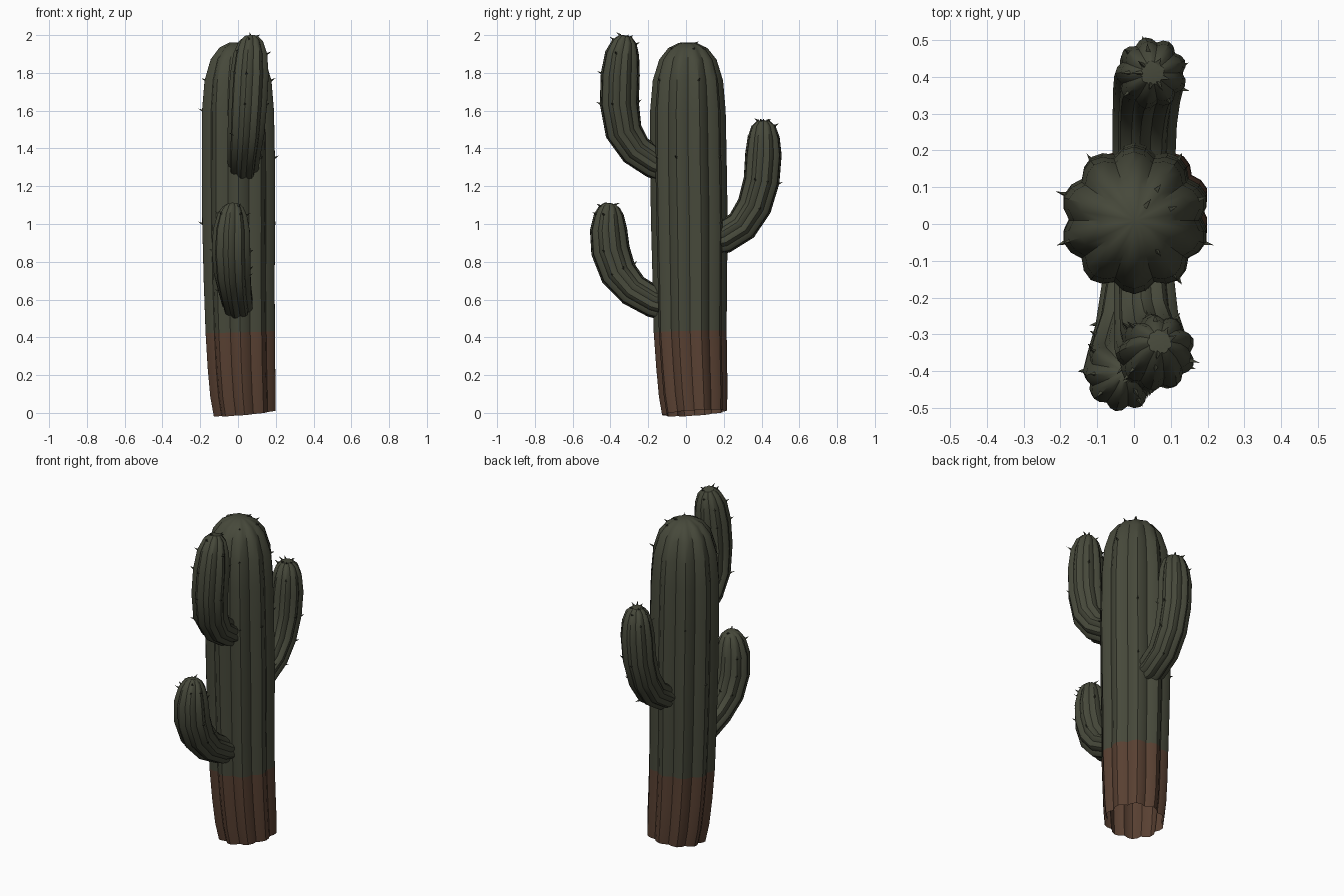
import bpy, bmesh, math, random
from mathutils import Vector

random.seed(4)
if "Cube" in bpy.data.objects:
    bpy.data.objects.remove(bpy.data.objects["Cube"])


def make_material(name, rgb):
    mat = bpy.data.materials.new(name)
    mat.use_nodes = True
    mat.diffuse_color = (*rgb, 1)
    mat.node_tree.nodes["Principled BSDF"].inputs["Base Color"].default_value = (*rgb, 1)
    return mat


GREEN = make_material("cactus_green", (0.062, 0.066, 0.043))
BROWN = make_material("woody_brown", (0.100, 0.052, 0.032))
BARK_TOP = 0.43
RIB_SHAPE = (0, 0.7, 1, 0.7)  # crease, flank, crest, flank


def to_object(name, bm):
    mesh = bpy.data.meshes.new(name)
    bm.to_mesh(mesh)
    bm.free()
    obj = bpy.data.objects.new(name, mesh)
    bpy.context.collection.objects.link(obj)
    obj.data.materials.append(GREEN)
    obj.data.materials.append(BROWN)
    return obj


def add_spine(bm, base, direction, length):
    # Three-sided thorn with its foot sunk in the skin
    side = direction.orthogonal().normalized()
    other = direction.cross(side)
    foot = base - direction * 0.006
    ring = []
    for i in range(3):
        a = math.tau * i / 3
        ring.append(bm.verts.new(foot + (side * math.cos(a) + other * math.sin(a)) * 0.008))
    tip = bm.verts.new(base + direction * length + Vector((0, 0, 0.006)))
    for i in range(3):
        bm.faces.new((ring[i], ring[(i + 1) % 3], tip))


def ribbed_stem(name, stations, ribs, depth, spine_count, first_spine):
    """Sweep a ribbed section through (x, y, z, radius) stations and close the tip."""
    centres = [Vector(s[:3]) for s in stations]
    count = ribs * len(RIB_SHAPE)
    bm, thorns = bmesh.new(), bmesh.new()
    rings, crests = [], []
    for k, station in enumerate(stations):
        tangent = centres[min(k + 1, len(centres) - 1)] - centres[max(k - 1, 0)]
        tangent.normalize()
        u = Vector((1, 0, 0))
        u = (u - tangent * u.dot(tangent)).normalized()
        v = tangent.cross(u)
        ring = []
        for i in range(count):
            a = math.tau * i / count
            crest = RIB_SHAPE[i % len(RIB_SHAPE)]
            out = u * math.cos(a) + v * math.sin(a)
            point = centres[k] + out * station[3] * (1 - depth * (1 - crest))
            ring.append(bm.verts.new(point))
            if crest == 1 and k >= first_spine:
                crests.append((point, (out + tangent * 0.3).normalized()))
        rings.append(ring)
    for low, high in zip(rings, rings[1:]):
        for i in range(count):
            j = (i + 1) % count
            bm.faces.new((low[i], low[j], high[j], high[i]))
    tip = bm.verts.new(centres[-1] + Vector((0, 0, 0.004)))
    for i in range(count):
        bm.faces.new((rings[-1][i], rings[-1][(i + 1) % count], tip))
    # Woody base below the bark line
    for face in bm.faces:
        face.material_index = int(face.calc_center_median().z < BARK_TOP)
    for point, out in random.sample(crests, spine_count):
        add_spine(thorns, point, out, random.uniform(0.014, 0.026))
    obj = to_object(name, bm)
    bpy.ops.object.select_all(action="DESELECT")
    obj.select_set(True)
    bpy.context.view_layer.objects.active = obj
    bpy.ops.object.shade_smooth_by_angle(angle=math.radians(32))
    to_object(name + "_spines", thorns)


# Trunk, open at the bottom
ribbed_stem("trunk", [
    (0.035, 0.045, 0.0, 0.172), (0.026, 0.038, 0.1, 0.182),
    (0.018, 0.03, 0.25, 0.188), (0.012, 0.022, BARK_TOP, 0.193),
    (0.006, 0.02, 0.7, 0.197), (0.004, 0.018, 1.0, 0.203),
    (0.002, 0.012, 1.35, 0.203), (0, 0.01, 1.6, 0.2),
    (0, 0.01, 1.76, 0.186), (0, 0.01, 1.87, 0.152),
    (0.002, 0.01, 1.93, 0.105), (0.004, 0.01, 1.958, 0.05),
], 10, 0.12, 14, 5)

# Upper front arm
ribbed_stem("upper_front_arm", [
    (0.03, -0.08, 1.29, 0.085), (0.03, -0.17, 1.325, 0.085),
    (0.035, -0.265, 1.39, 0.09), (0.045, -0.33, 1.49, 0.1),
    (0.055, -0.353, 1.64, 0.105), (0.063, -0.348, 1.79, 0.105),
    (0.068, -0.338, 1.9, 0.092), (0.07, -0.325, 1.965, 0.066),
    (0.07, -0.32, 1.995, 0.034),
], 9, 0.14, 16, 3)

# Lower front arm
ribbed_stem("lower_front_arm", [
    (0, -0.08, 0.56, 0.08), (-0.003, -0.17, 0.587, 0.085),
    (-0.015, -0.28, 0.65, 0.09), (-0.028, -0.358, 0.74, 0.1),
    (-0.034, -0.4, 0.86, 0.105), (-0.032, -0.41, 0.97, 0.1),
    (-0.028, -0.408, 1.05, 0.08), (-0.025, -0.405, 1.09, 0.056),
    (-0.025, -0.402, 1.108, 0.03),
], 9, 0.14, 16, 2)

# Back arm
ribbed_stem("back_arm", [
    (0.03, 0.1, 0.91, 0.085), (0.03, 0.2, 0.93, 0.088),
    (0.032, 0.295, 0.99, 0.09), (0.037, 0.362, 1.095, 0.094),
    (0.043, 0.4, 1.23, 0.097), (0.047, 0.41, 1.37, 0.098),
    (0.05, 0.411, 1.46, 0.086), (0.05, 0.41, 1.52, 0.064),
    (0.05, 0.41, 1.546, 0.034),
], 9, 0.14, 16, 2)
